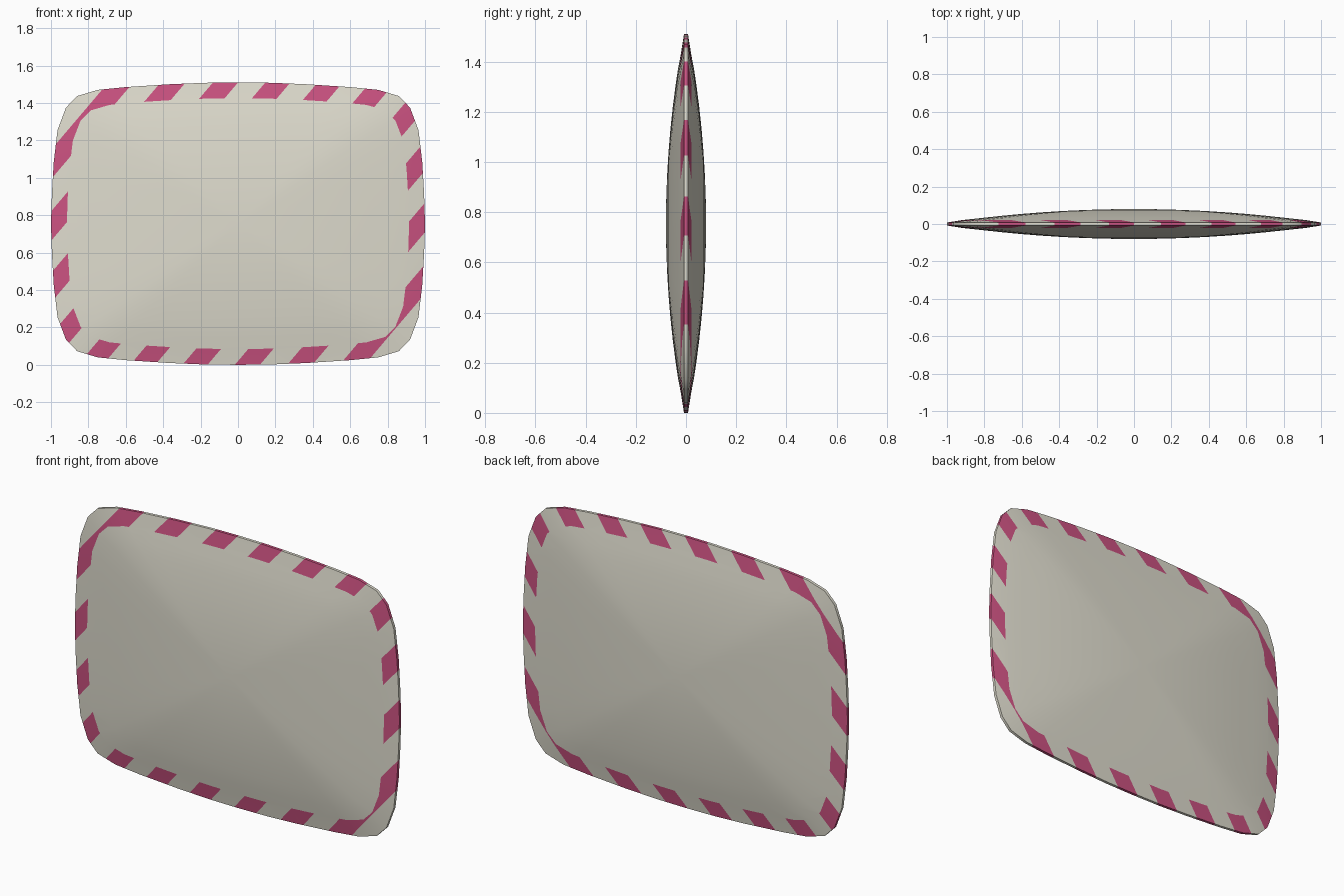
import bpy, bmesh
from mathutils import Vector

if "Cube" in bpy.data.objects:
    bpy.data.objects.remove(bpy.data.objects["Cube"])

CZ = 0.755          # centre height
RIM = 0.008         # half thickness at the edge
BULGE = 0.072       # extra half thickness at the centre
SLANT, PERIOD, MID, HALF = 0.85, 0.28, 0.05, 0.067   # diagonal stripe pattern


def material(name, colour):
    m = bpy.data.materials.new(name)
    m.diffuse_color = (*colour, 1)
    m.use_nodes = True
    m.node_tree.nodes["Principled BSDF"].inputs["Base Color"].default_value = m.diffuse_color
    return m


# Rounded, slightly bowed outline: one quarter, mirrored to all four
quarter = [(1, 0), (.995, .16), (.985, .33), (.965, .5), (.92, .62), (.86, .682),
           (.75, .715), (.6, .73), (.37, .745), (.18, .753), (0, .755)]
half = quarter + [(-x, z) for x, z in quarter[-2::-1]]
outline = half + [(x, -z) for x, z in half[-2:0:-1]]
n = len(outline)

bm = bmesh.new()
tag = bm.faces.layers.int.new("border")
# Concentric rings; the gap between the last two is the striped border
scales = [(s, s) for s in (.12, .25, .38, .5, .61, .71, .81)] + [(.915, .888), (1, 1)]
edge_rings = []


def strip(a, b, is_border=0):
    for i in range(n):
        j = (i + 1) % n
        bm.faces.new((a[i], a[j], b[j], b[i]))[tag] = is_border


# Front and back bulging panels
for side in (-1, 1):
    rings = []
    for sx, sz in scales:
        y = side * (RIM + BULGE * (1 - ((sx + sz) / 2) ** 2))
        rings.append([bm.verts.new((x * sx, y, CZ + z * sz)) for x, z in outline])
    centre = bm.verts.new((0, side * (RIM + BULGE), CZ))
    for i in range(n):
        bm.faces.new((centre, rings[0][i], rings[0][(i + 1) % n]))
    for a, b in zip(rings[:-2], rings[1:-1]):
        strip(a, b)
    strip(rings[-2], rings[-1], 1)
    edge_rings.append(rings[-1])
# Thin rim wall
strip(*edge_rings, 1)

# Cut the border along the slanted stripe edges, then colour alternate bands
for k in range(-9, 5):
    for off in (-HALF, HALF):
        faces = [f for f in bm.faces if f[tag]]
        geom = list({e for f in faces for e in (*f.verts, *f.edges)}) + faces
        bmesh.ops.bisect_plane(bm, geom=geom, dist=1e-5,
                               plane_co=Vector((MID + off + k * PERIOD, 0, 0)),
                               plane_no=Vector((1, 0, -SLANT)).normalized())
for f in bm.faces:
    c = f.calc_center_median()
    u = (c.x - SLANT * c.z - MID + PERIOD / 2) % PERIOD - PERIOD / 2
    f.material_index = 1 if f[tag] and abs(u) < HALF else 0

bmesh.ops.recalc_face_normals(bm, faces=bm.faces[:])
mesh = bpy.data.meshes.new("envelope")
bm.to_mesh(mesh)
bm.free()
mesh.materials.append(material("cream paper", (.74, .72, .62)))
mesh.materials.append(material("pink stripe", (.60, .085, .22)))
obj = bpy.data.objects.new("striped_envelope", mesh)
bpy.context.collection.objects.link(obj)
bpy.context.view_layer.objects.active = obj
obj.select_set(True)
bpy.ops.object.shade_smooth_by_angle(angle=0.6)
